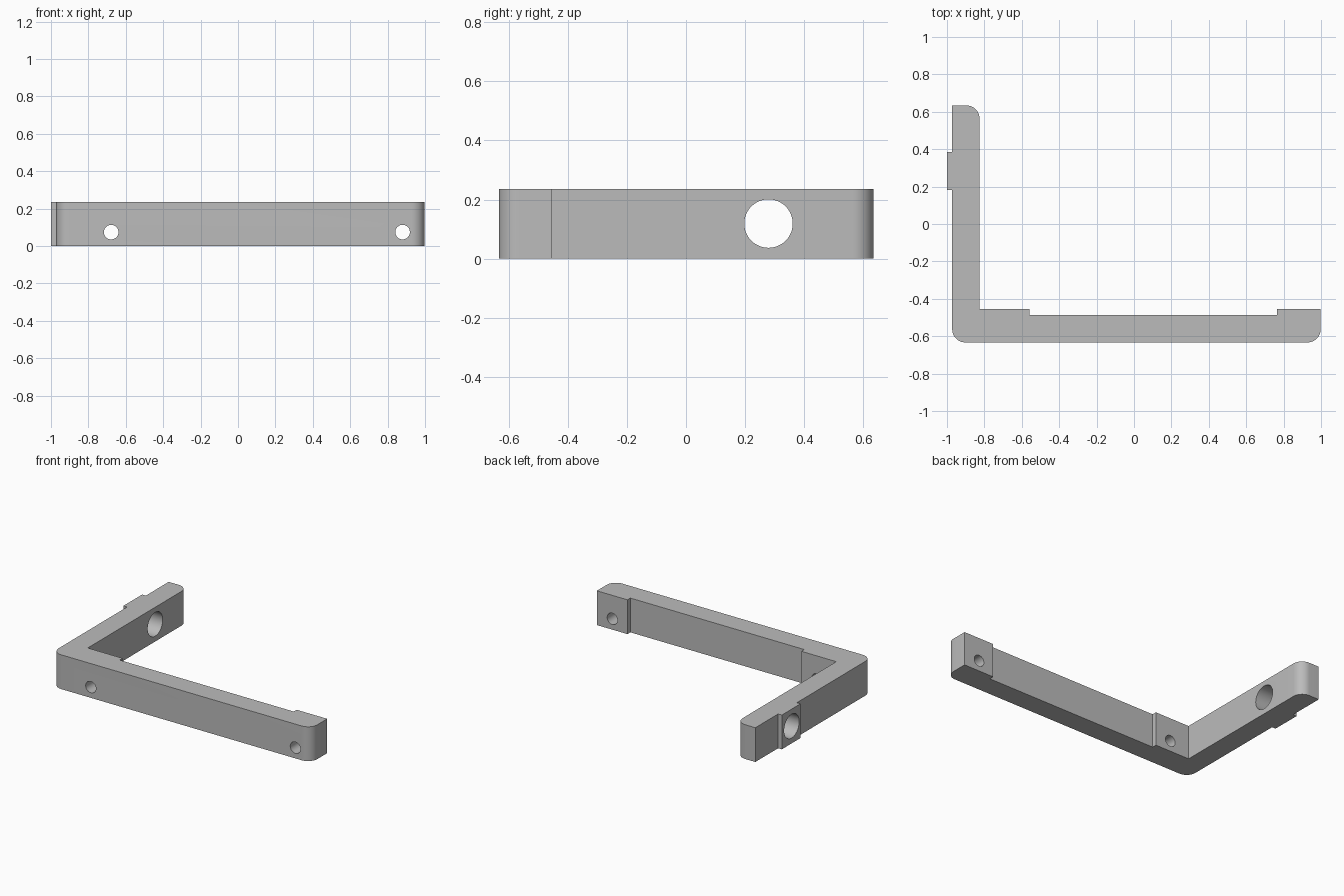
import bpy, bmesh, math
from mathutils import Vector, Matrix

cube = bpy.data.objects.get("Cube")
if cube:
    bpy.data.objects.remove(cube, do_unlink=True)

HEIGHT = 0.236
RADIUS = 0.07

grey = bpy.data.materials.new("plain grey")
grey.use_nodes = True
colour = (0.5, 0.5, 0.5, 1)
grey.diffuse_color = colour
grey.node_tree.nodes["Principled BSDF"].inputs["Base Color"].default_value = colour


def make_object(name, bm):
    mesh = bpy.data.meshes.new(name)
    bmesh.ops.recalc_face_normals(bm, faces=bm.faces)
    bm.to_mesh(mesh)
    bm.free()
    obj = bpy.data.objects.new(name, mesh)
    bpy.context.collection.objects.link(obj)
    mesh.materials.append(grey)
    return obj


# L-shaped outline with raised pads: x, y, rounded corner or not
outline = [
    (-0.972, -0.633, True), (0.998, -0.633, True),
    (0.998, -0.455, False), (0.765, -0.455, False),
    (0.765, -0.487, False), (-0.56, -0.487, False),
    (-0.56, -0.455, False), (-0.826, -0.455, False),
    (-0.826, 0.634, True), (-0.972, 0.634, False),
    (-0.972, 0.386, False), (-1.0, 0.386, False),
    (-1.0, 0.182, False), (-0.972, 0.182, False),
]
bm = bmesh.new()
verts = [bm.verts.new((x, y, 0)) for x, y, _ in outline]
base = bm.faces.new(verts)
extruded = bmesh.ops.extrude_face_region(bm, geom=[base])["geom"]
bmesh.ops.translate(bm, vec=(0, 0, HEIGHT),
                    verts=[v for v in extruded if isinstance(v, bmesh.types.BMVert)])

# Round the chosen upright edges
round_points = [Vector((x, y)) for x, y, r in outline if r]
uprights = [e for e in bm.edges
            if abs(e.verts[0].co.z - e.verts[1].co.z) > 0.1
            and any((e.verts[0].co.xy - p).length < 0.001 for p in round_points)]
bmesh.ops.bevel(bm, geom=uprights, offset=RADIUS, segments=10,
                profile=0.5, affect='EDGES')
bracket = make_object("corner_bracket", bm)


# Drilled holes
def drill(name, centre, radius, axis):
    bm = bmesh.new()
    bmesh.ops.create_cone(bm, cap_ends=True, segments=48, radius1=radius,
                          radius2=radius, depth=0.5)
    turn = Matrix.Rotation(math.pi / 2, 4, axis)
    bmesh.ops.transform(bm, matrix=Matrix.Translation(centre) @ turn, verts=bm.verts)
    cutter = make_object(name, bm)
    cutter.hide_render = True
    cutter.hide_set(True)
    cutter.display_type = 'WIRE'
    mod = bracket.modifiers.new(name, 'BOOLEAN')
    mod.operation = 'DIFFERENCE'
    mod.solver = 'EXACT'
    mod.object = cutter
    bpy.context.view_layer.objects.active = bracket
    bpy.ops.object.modifier_apply(modifier=mod.name)
    bpy.data.objects.remove(cutter, do_unlink=True)


drill("left_screw_hole", (0.88, -0.55, 0.074), 0.039, 'X')
drill("right_screw_hole", (-0.678, -0.55, 0.074), 0.039, 'X')
drill("side_hole", (-0.9, 0.279, 0.119), 0.082, 'Y')

bpy.ops.object.select_all(action='DESELECT')
bracket.select_set(True)
bpy.context.view_layer.objects.active = bracket
bpy.ops.object.shade_smooth_by_angle(angle=math.radians(30))
